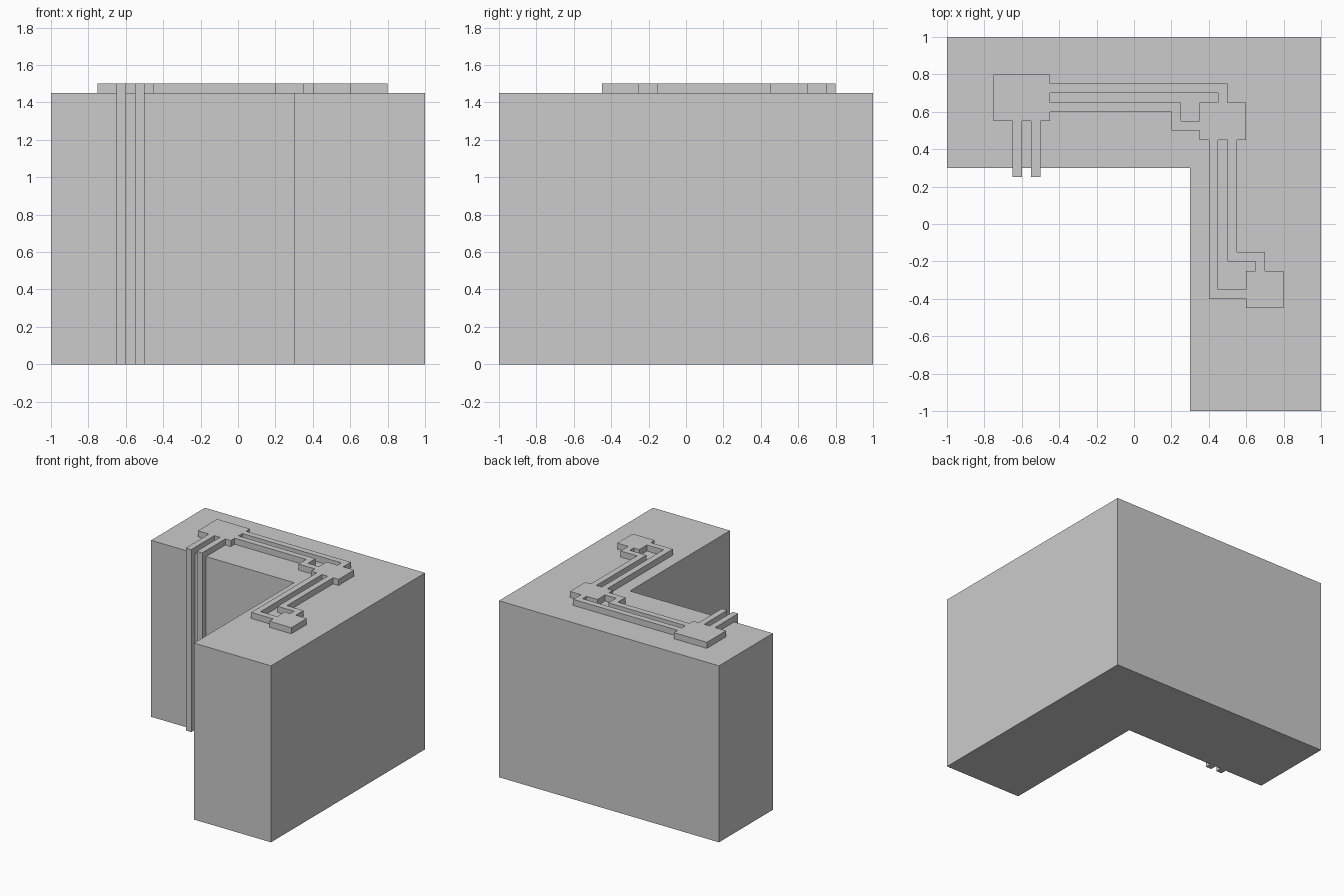
import bpy
import bmesh
from mathutils import Vector

if "Cube" in bpy.data.objects:
    bpy.data.objects.remove(bpy.data.objects["Cube"])

ROOF = 1.45      # top of the block
TOP = 1.50       # top of boxes and conduits
HALF = 0.025     # half width of a conduit


def extrude(name, points, offset):
    """Solid made by sweeping a flat outline along an offset vector."""
    bm = bmesh.new()
    face = bm.faces.new([bm.verts.new(p) for p in points])
    swept = bmesh.ops.extrude_face_region(bm, geom=[face])
    verts = [g for g in swept["geom"] if isinstance(g, bmesh.types.BMVert)]
    bmesh.ops.translate(bm, verts=verts, vec=Vector(offset))
    bmesh.ops.recalc_face_normals(bm, faces=bm.faces)
    mesh = bpy.data.meshes.new(name)
    bm.to_mesh(mesh)
    bm.free()
    obj = bpy.data.objects.new(name, mesh)
    bpy.context.collection.objects.link(obj)
    return obj


def slab(name, outline, z0, z1):
    return extrude(name, [(x, y, z0) for x, y in outline], (0, 0, z1 - z0))


def box(name, x0, x1, y0, y1):
    return slab(name, [(x0, y0), (x1, y0), (x1, y1), (x0, y1)], ROOF, TOP)


def conduit(name, path):
    """Flat conduit with mitred right-angle corners along a centre line."""
    pts = [Vector(p) for p in path]
    dirs = [(b - a).normalized() for a, b in zip(pts, pts[1:])]
    normals = [Vector((-d.y, d.x)) for d in dirs]
    # At a right-angle corner the mitre is the sum of both side normals
    sides = [normals[0]] + [a + b for a, b in zip(normals, normals[1:])] + [normals[-1]]
    left = [p + n * HALF for p, n in zip(pts, sides)]
    right = [p - n * HALF for p, n in zip(pts, sides)]
    return slab(name, left + right[::-1], ROOF, TOP)


# L-shaped block
slab("main_block", [(-1, 0.3), (0.3, 0.3), (0.3, -1), (1, -1), (1, 1), (-1, 1)], 0, ROOF)

# Junction boxes on the roof
box("large_box", -0.75, -0.45, 0.55, 0.80)
box("corner_box", 0.35, 0.60, 0.45, 0.65)
box("end_box", 0.60, 0.80, -0.45, -0.25)

# Conduits linking the boxes
conduit("back_outer_conduit", [(-0.45, 0.725), (0.475, 0.725), (0.475, 0.65)])
conduit("back_inner_conduit", [(-0.45, 0.625), (0.225, 0.625), (0.225, 0.525), (0.35, 0.525)])
conduit("side_inner_conduit", [(0.425, 0.45), (0.425, -0.375), (0.60, -0.375)])
conduit("side_outer_conduit", [(0.525, 0.45), (0.525, -0.175), (0.675, -0.175), (0.675, -0.25)])

# Downpipes that leave the large box and run down the inner wall
pipe_profile = [(0.55, TOP), (0.25, TOP), (0.25, 0), (0.30, 0), (0.30, ROOF), (0.55, ROOF)]
for i, x in enumerate((-0.65, -0.55)):
    extrude(f"downpipe_{i + 1}", [(x, y, z) for y, z in pipe_profile], (2 * HALF, 0, 0))
